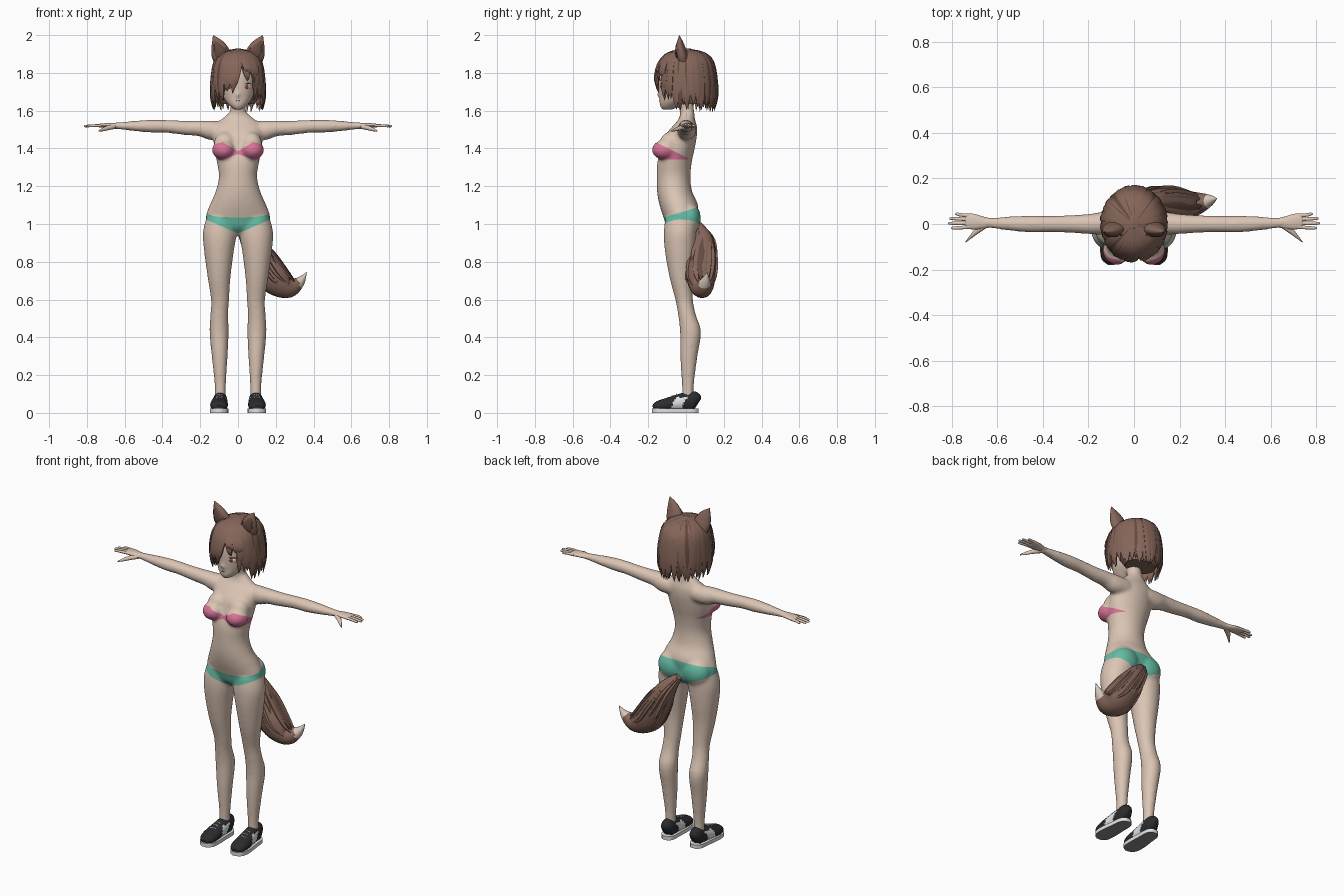
import bpy, bmesh, math, random
from mathutils import Vector, Matrix

random.seed(4)
cube = bpy.data.objects.get("Cube")
if cube:
    bpy.data.objects.remove(cube, do_unlink=True)


def material(name, r, g, b):
    m = bpy.data.materials.new(name)
    m.use_nodes = True
    m.diffuse_color = (r, g, b, 1)
    bsdf = next(n for n in m.node_tree.nodes if n.type == 'BSDF_PRINCIPLED')
    bsdf.inputs["Base Color"].default_value = (r, g, b, 1)
    bsdf.inputs["Roughness"].default_value = 0.8
    return m


skin = material("skin", .71, .56, .46)
brown = material("brown hair", .235, .132, .1)
dark_brown = material("dark brown hair", .13, .07, .053)
cream = material("cream fur", .68, .58, .50)
pink = material("pink cloth", .68, .17, .31)
teal = material("teal cloth", .13, .50, .37)
black = material("black leather", .025, .025, .028)
white = material("white trim", .75, .75, .75)
grey = material("grey sole", .25, .25, .26)
red = material("red iris", .55, .08, .10)


def spline(pts, steps):
    """Smooth path through stations (x, y, z, a, b)."""
    out = []
    for i in range(len(pts) - 1):
        p, q = pts[max(i - 1, 0)], pts[i]
        r, s = pts[i + 1], pts[min(i + 2, len(pts) - 1)]
        for k in range(steps):
            t = k / steps
            out.append([.5 * (2 * b + (c - a) * t + (2 * a - 5 * b + 4 * c - d) * t * t
                              + (3 * b - a - 3 * c + d) * t ** 3)
                        for a, b, c, d in zip(p, q, r, s)])
    return out + [list(pts[-1])]


def loft(bm, stations, v=(0, 1, 0), side=1, n=24, steps=4, mat=0):
    """Closed tube; b is the half size along v, a is across it."""
    path, v, rings = spline(stations, steps), Vector(v), []
    for i, (x, y, z, a, b) in enumerate(path):
        t = Vector(path[min(i + 1, len(path) - 1)][:3]) - Vector(path[max(i - 1, 0)][:3])
        u = t.cross(v).normalized()
        ring = []
        for k in range(n):
            ang = math.tau * k / n
            p = Vector((x, y, z)) + u * max(a, .001) * math.cos(ang) + v * max(b, .001) * math.sin(ang)
            ring.append(bm.verts.new((p.x * side, p.y, p.z)))
        rings.append(ring)
    faces = [bm.faces.new(rings[0]), bm.faces.new(rings[-1])]
    for r, s in zip(rings, rings[1:]):
        for k in range(n):
            faces.append(bm.faces.new((r[k], r[k - 1], s[k - 1], s[k])))
    for f in faces:
        f.material_index = mat


def ball(bm, loc, size, turn=0, mat=0):
    m = Matrix.Translation(loc) @ Matrix.Rotation(turn, 4, 'Z') @ Matrix.Diagonal((*size, 1))
    made = bmesh.ops.create_uvsphere(bm, u_segments=20, v_segments=12, radius=1, matrix=m)
    for f in {f for vert in made["verts"] for f in vert.link_faces}:
        f.material_index = mat


def make(name, bm, *mats, angle=50):
    bmesh.ops.recalc_face_normals(bm, faces=bm.faces[:])
    me = bpy.data.meshes.new(name)
    bm.to_mesh(me)
    bm.free()
    ob = bpy.data.objects.new(name, me)
    bpy.context.collection.objects.link(ob)
    for m in mats:
        me.materials.append(m)
    bpy.ops.object.select_all(action='DESELECT')
    ob.select_set(True)
    bpy.context.view_layer.objects.active = ob
    bpy.ops.object.shade_smooth_by_angle(angle=math.radians(angle))
    return ob


# Body volumes: torso, neck, head, then mirrored limbs
bm = bmesh.new()
loft(bm, [(0, -.02, .94, .05, .04), (0, -.022, .98, .13, .08), (0, -.028, 1.03, .17, .089),
          (0, -.038, 1.1, .15, .102), (0, -.06, 1.17, .119, .093), (0, -.066, 1.25, .101, .089),
          (0, -.06, 1.33, .112, .091), (0, -.042, 1.4, .126, .088), (0, -.025, 1.47, .131, .083),
          (0, -.006, 1.52, .13, .063), (0, .004, 1.555, .087, .043), (0, .008, 1.59, .046, .037)], n=40)
loft(bm, [(0, .008, 1.54, .047, .041), (0, .005, 1.6, .041, .038), (0, -.01, 1.68, .043, .043)])
loft(bm, [(0, -.098, 1.605, .02, .03), (0, -.084, 1.632, .051, .056), (0, -.06, 1.67, .077, .081),
          (0, -.045, 1.73, .094, .101), (0, -.035, 1.8, .1, .108), (0, -.025, 1.87, .08, .085),
          (0, -.02, 1.89, .03, .03)], n=32)
ball(bm, (0, -.143, 1.685), (.009, .013, .014))
for s in (1, -1):
    loft(bm, [(.09, -.025, 1.03, .076, .085), (.097, -.032, .95, .089, .086), (.101, -.032, .85, .078, .079),
              (.1, -.027, .72, .061, .061), (.095, -.01, .6, .048, .047), (.099, .005, .52, .047, .047),
              (.1, .024, .43, .051, .056), (.097, .015, .3, .042, .046), (.094, .01, .15, .03, .032),
              (.094, .01, .06, .03, .031)], side=s)
    loft(bm, [(.07, .01, 1.495, .045, .045), (.14, .003, 1.496, .052, .05), (.2, 0, 1.506, .042, .044),
              (.28, 0, 1.509, .038, .039), (.38, 0, 1.517, .034, .036), (.46, 0, 1.518, .034, .037),
              (.55, .002, 1.519, .027, .031), (.635, .005, 1.52, .018, .023), (.67, .007, 1.52, .016, .027)], side=s)
    ball(bm, (s * .078, .012, 1.03), (.086, .067, .085))
    ball(bm, (s * .077, -.116, 1.392), (.061, .065, .052))
    ball(bm, (s * .07, -.085, 1.425), (.058, .055, .062))
body = make("body", bm, skin)
mod = body.modifiers.new("merge", 'REMESH')
mod.mode, mod.voxel_size = 'VOXEL', .008
mod = body.modifiers.new("soften", 'SMOOTH')
mod.factor, mod.iterations = .5, 12
dg = bpy.context.evaluated_depsgraph_get()
merged = bpy.data.meshes.new_from_object(body.evaluated_get(dg))
body.modifiers.clear()
body.data = merged
merged.materials.clear()
for m in (skin, pink, teal):
    merged.materials.append(m)

# Swimwear: straight cuts through the skin, then colour between them
bm = bmesh.new()
bm.from_mesh(merged)
edges = {"waist": (1.07, 0, .3), "leg": (.95, .43, 0), "cup_top": (1.385, .6, 0),
         "cup_low": (1.37, -.35, 0), "band_low": (1.342, 0, 0), "band_top": (1.353, 0, -.5)}
for h, kx, ky in edges.values():
    for s in ((1, -1) if kx else (1,)):
        bmesh.ops.bisect_plane(bm, geom=bm.verts[:] + bm.edges[:] + bm.faces[:], dist=1e-5,
                               plane_co=(0, 0, h), plane_no=Vector((-kx * s, -ky, 1)).normalized())
for f in bm.faces:
    c = f.calc_center_median()
    f.smooth = True
    over = {k: c.z > h + kx * abs(c.x) + ky * c.y for k, (h, kx, ky) in edges.items()}
    if abs(c.x) < .2 and over["leg"] and not over["waist"]:
        f.material_index = 2
    elif (abs(c.x) < .15 and over["band_low"] and over["cup_low"]
          and not over["cup_top"] and not over["band_top"]):
        f.material_index = 1
    else:
        f.material_index = 0
bm.to_mesh(merged)
bm.free()

# Hands, shoes, ears and eyes on both sides
for s, label in ((1, "left"), (-1, "right")):
    bm = bmesh.new()
    loft(bm, [(.63, .005, 1.52, .015, .02), (.66, .006, 1.521, .014, .026), (.70, .01, 1.522, .012, .034),
              (.735, .013, 1.521, .009, .033), (.742, .013, 1.521, .004, .028)], side=s, n=16)
    for y, tip in ((.04, .785), (.022, .81), (.003, .816), (-.016, .802)):
        loft(bm, [(.715, y * .85 + .002, 1.521, .008, .009), (.76, y, 1.521, .007, .008),
                  (tip - .008, y * 1.1, 1.518, .006, .0065), (tip, y * 1.1, 1.517, .002, .002)],
             side=s, n=10, steps=3)
    loft(bm, [(.65, -.002, 1.517, .013, .018), (.69, -.03, 1.508, .012, .016),
              (.715, -.054, 1.5, .009, .01), (.738, -.078, 1.492, .003, .003)], side=s, n=10)
    make(label + "_hand", bm, skin)

    bm = bmesh.new()
    loft(bm, [(.1, -.175, .028, .012, .02), (.1, -.15, .035, .027, .042), (.1, -.1, .043, .036, .047),
              (.097, -.04, .053, .045, .042), (.094, .01, .06, .052, .038), (.094, .045, .06, .052, .035),
              (.094, .064, .05, .03, .018)], v=(1, 0, 0), side=s, steps=6)
    for f in bm.faces:
        c = f.calc_center_median()
        if -.075 < c.y - .5 * (c.z - .04) < -.015 and c.z < .082:
            f.material_index = 1
    for k in range(3):
        y, z = -.095 + .022 * k, .08 + .008 * k
        loft(bm, [(.08, y, z - .003, .003, .003), (.098, y, z + .003, .003, .003),
                  (.116, y, z - .003, .003, .003)], side=s, n=6, steps=2, mat=1)
    make(label + "_shoe", bm, black, white)

    # Sole: white rim wall with a flat grey underside
    bm = bmesh.new()
    outline = spline([(.1, -.18, .012), (.1, -.155, .042), (.1, -.1, .049), (.097, -.03, .044),
                      (.094, .04, .038), (.094, .067, .016)], 4)
    loop = [(x + w, y) for x, y, w in outline] + [(x - w, y) for x, y, w in reversed(outline)]
    base = bm.faces.new([bm.verts.new((x * s, y, 0)) for x, y in loop])
    base.material_index = 1
    wall = bmesh.ops.extrude_face_region(bm, geom=[base], use_keep_orig=True)["geom"]
    for e in wall:
        if isinstance(e, bmesh.types.BMVert):
            e.co.z = .022
    for f in bm.faces:
        f.material_index = 1 if f.calc_center_median().z < .005 else 0
    make(label + "_sole", bm, white, grey)

    bm = bmesh.new()
    loft(bm, [(.082, -.015, 1.86, .045, .03), (.09, -.022, 1.9, .051, .03),
              (.108, -.03, 1.95, .035, .02), (.131, -.035, 1.998, .002, .002)], side=s, n=14)
    loft(bm, [(.085, -.044, 1.88, .026, .009), (.095, -.049, 1.91, .03, .009),
              (.109, -.047, 1.945, .018, .007), (.122, -.04, 1.978, .002, .002)], side=s, n=10, mat=1)
    for k in range(4):
        x, z = .052 + .022 * k, 1.89 + .006 * k
        loft(bm, [(x, -.03, z - .02, .012, .012), (x + .004, -.045, z + .015, .009, .007),
                  (x + .012, -.045, z + .045, .001, .001)], side=s, n=6)
    make(label + "_animal_ear", bm, brown, dark_brown)

    bm = bmesh.new()
    turn = s * .45
    ball(bm, (s * .047, -.127, 1.728), (.022, .005, .015), turn)
    ball(bm, (s * .046, -.130, 1.728), (.012, .005, .014), turn, 1)
    ball(bm, (s * .046, -.132, 1.728), (.004, .005, .006), turn, 2)
    ball(bm, (s * .049, -.128, 1.743), (.025, .005, .003), turn, 2)
    make(label + "_eye", bm, white, red, dark_brown)

bm = bmesh.new()
ball(bm, (0, -.139, 1.652), (.012, .004, .002))
make("mouth", bm, dark_brown)

# Hair: a scalp mass under two layers of tapered locks
bm = bmesh.new()
loft(bm, [(0, .05, 1.635, .09, .07), (0, .042, 1.7, .118, .105), (0, .03, 1.78, .13, .125),
          (0, .01, 1.86, .112, .138), (0, .005, 1.905, .07, .09), (0, .005, 1.928, .015, .02)], n=32)


def lock(d, end, width, grow, sweep, mat):
    """Lock at d degrees from the front, falling to height end."""
    pts = []
    for r, z, w in ((.12, 1.925, .2), (.6, 1.902, .75), (.88, 1.855, 1), (1, 1.85 + (end - 1.85) * .4, 1),
                    (1.02, 1.85 + (end - 1.85) * .75, .75), (.96, end, .04)):
        a = math.radians(d + sweep * (1.9 - z) * 5)
        pts.append((.135 * grow * r * math.sin(a), -.155 * grow * r * math.cos(a), z, .009 * w + .001, width * w))
    a = math.radians(d)
    loft(bm, pts, v=(math.cos(a), math.sin(a), 0), n=6, steps=3, mat=mat)


for layer in range(2):
    for i in range(34):
        d = -180 + (i + layer * .5) * 360 / 34 + random.uniform(-2, 2)
        sweep = 0
        if -35 < d < 10:
            end, sweep = 1.695 - .001 * abs(d), -12
        elif 10 <= d < 42:
            end, sweep = 1.768, 12
        elif abs(d) < 62:
            end = 1.665
        else:
            end = 1.605
        shade = 1 if random.random() < .12 else 0
        lock(d, end + random.uniform(-.012, .035), random.uniform(.016, .024),
             1 + .02 * layer + random.uniform(-.015, .015), sweep + random.uniform(-4, 4), shade)
make("hair", bm, brown, dark_brown)

# Bushy tail with raised fur locks and a pale tip
tail = [(.0, .065, 1.0, .02, .02), (.06, .095, .92, .052, .05), (.125, .088, .81, .078, .073),
        (.19, .08, .715, .085, .076), (.265, .085, .665, .058, .056), (.325, .1, .692, .029, .03),
        (.364, .112, .745, .001, .001)]
bm = bmesh.new()
loft(bm, tail, n=20, steps=6)
for f in bm.faces:
    c = f.calc_center_median()
    if c.x + .5 * c.z > .668:
        f.material_index = 2
for k in range(14):
    ang = math.tau * k / 14 + random.uniform(-.1, .1)
    first = random.choice((0, 1, 1))
    pts = []
    for (x, y, z, a, b), w in zip(tail[first:first + 4], (.4, 1, .9, .05)):
        off = .88 * a * math.cos(ang)
        pts.append((x + off * .83, y + .88 * b * math.sin(ang), z + off * .55, .014 * w, .02 * w))
    loft(bm, pts, n=6, mat=1 if k % 7 == 0 else 0)
make("tail", bm, brown, dark_brown, cream)
